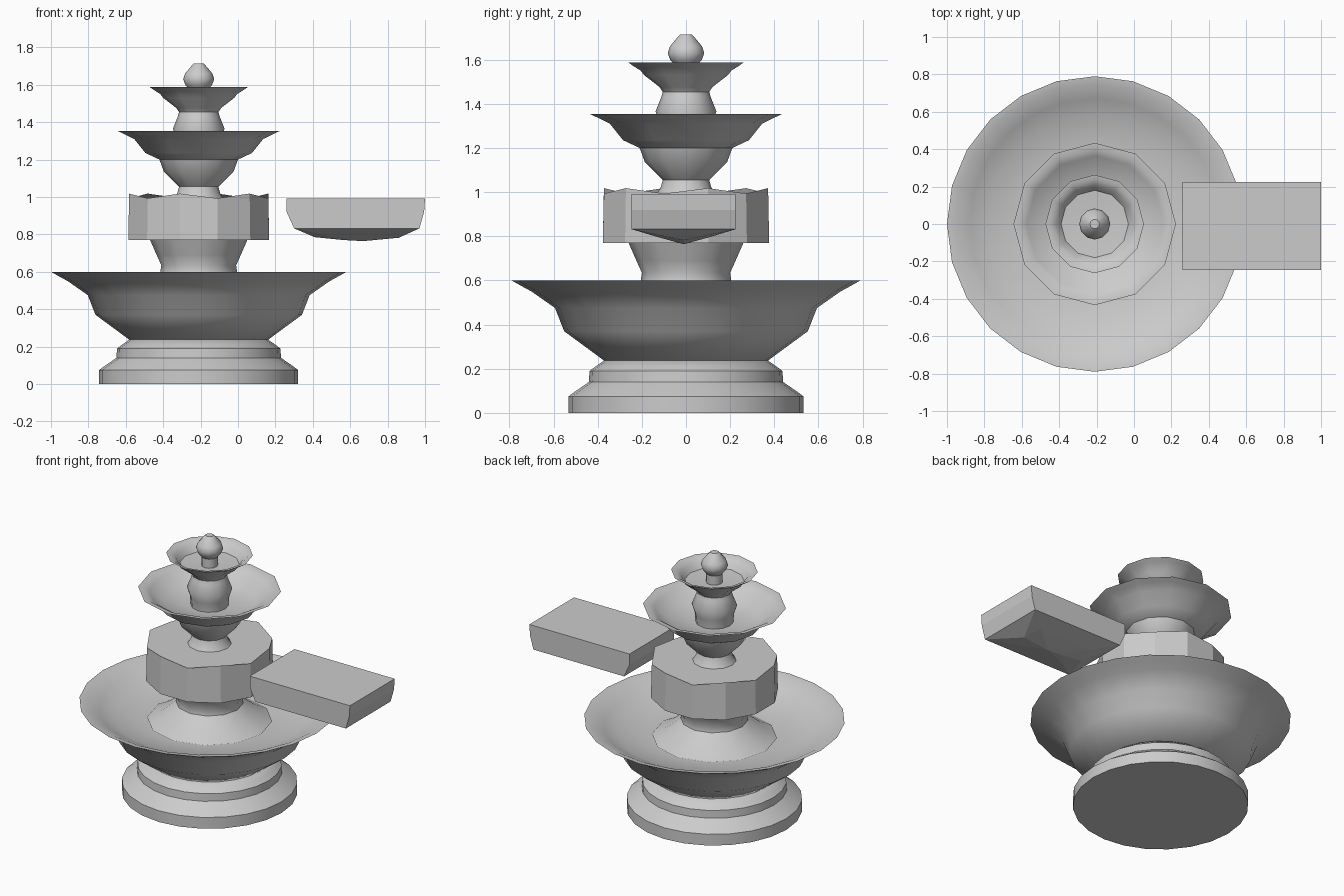
import bpy, bmesh, math

if "Cube" in bpy.data.objects:
    bpy.data.objects.remove(bpy.data.objects["Cube"])

CX = -0.21  # fountain axis


def finish(name, bm, smooth=True, angle=40):
    bmesh.ops.recalc_face_normals(bm, faces=bm.faces)
    me = bpy.data.meshes.new(name)
    bm.to_mesh(me)
    bm.free()
    ob = bpy.data.objects.new(name, me)
    bpy.context.collection.objects.link(ob)
    if smooth:
        bpy.ops.object.select_all(action='DESELECT')
        ob.select_set(True)
        bpy.context.view_layer.objects.active = ob
        bpy.ops.object.shade_smooth_by_angle(angle=math.radians(angle))
    return ob


def lathe(name, profile, sides, phase=0.0, wave=None, smooth=True):
    """Closed solid turned around the fountain axis, capped at both ends."""
    bm = bmesh.new()
    rings = []
    for j, (r, z) in enumerate(profile):
        ring = []
        for i in range(sides):
            a = phase + 2 * math.pi * i / sides
            dz = wave * (i % 2) if wave and j == len(profile) - 1 else 0
            ring.append(bm.verts.new((CX + r * math.cos(a), r * math.sin(a), z - dz)))
        rings.append(ring)
    for lo, hi in zip(rings, rings[1:]):
        for i in range(sides):
            k = (i + 1) % sides
            bm.faces.new((lo[i], lo[k], hi[k], hi[i]))
    bm.faces.new(rings[0][::-1])
    bm.faces.new(rings[-1])
    return finish(name, bm, smooth)


# stepped round base
lathe("base", [(0.532, 0), (0.532, 0.075), (0.505, 0.095), (0.44, 0.14),
               (0.437, 0.19), (0.41, 0.21), (0.37, 0.238)], 24)

# large basin, outside then inside
lathe("large_basin", [(0.37, 0.236), (0.552, 0.37), (0.593, 0.475), (0.70, 0.55),
                      (0.755, 0.58), (0.79, 0.60), (0.75, 0.595), (0.67, 0.555),
                      (0.58, 0.51), (0.38, 0.48)], 24)

# flared pedestal
lathe("pedestal", [(0.38, 0.485), (0.30, 0.525), (0.205, 0.60), (0.20, 0.635),
                   (0.225, 0.69), (0.26, 0.77)], 12)

# faceted drum with an uneven top edge
lathe("drum", [(0.39, 0.77), (0.385, 1.018)], 12, math.radians(15), 0.025, False)

# middle bowl with its neck
lathe("middle_bowl", [(0.135, 0.99), (0.115, 1.02), (0.105, 1.055), (0.187, 1.137),
                      (0.21, 1.20), (0.285, 1.235), (0.345, 1.31), (0.40, 1.337),
                      (0.434, 1.353), (0.40, 1.35), (0.365, 1.33), (0.28, 1.265),
                      (0.11, 1.25)], 12)

# upper neck
lathe("upper_neck", [(0.115, 1.25), (0.12, 1.31), (0.138, 1.365), (0.112, 1.43),
                     (0.105, 1.457)], 12)

# top bowl
lathe("top_bowl", [(0.105, 1.453), (0.12, 1.476), (0.19, 1.53), (0.205, 1.55),
                   (0.24, 1.572), (0.263, 1.588), (0.235, 1.583), (0.205, 1.56),
                   (0.18, 1.525), (0.06, 1.515)], 12)

# finial
lathe("finial", [(0.05, 1.515), (0.05, 1.575), (0.072, 1.60), (0.083, 1.63),
                 (0.073, 1.66), (0.035, 1.705), (0.025, 1.714)], 12)

# separate side block: box with a rounded underside
bm = bmesh.new()
side = [(0.26, 0.992), (0.26, 0.92), (0.30, 0.832), (0.97, 0.832), (0.995, 0.92), (1.0, 0.992)]
belly = [(0.45, 0.797), (0.83, 0.797)]
keel = [(0.41, 0.785), (0.56, 0.770), (0.67, 0.764), (0.86, 0.782)]
for pts, offsets in ((side, (-0.247, 0.225)), (belly, (-0.13, 0.11)), (keel, (-0.01,))):
    for y in offsets:
        for x, z in pts:
            bm.verts.new((x, y, z))
bmesh.ops.convex_hull(bm, input=bm.verts[:])
bmesh.ops.delete(bm, geom=[v for v in bm.verts if not v.link_faces], context='VERTS')
finish("side_block", bm, False)
